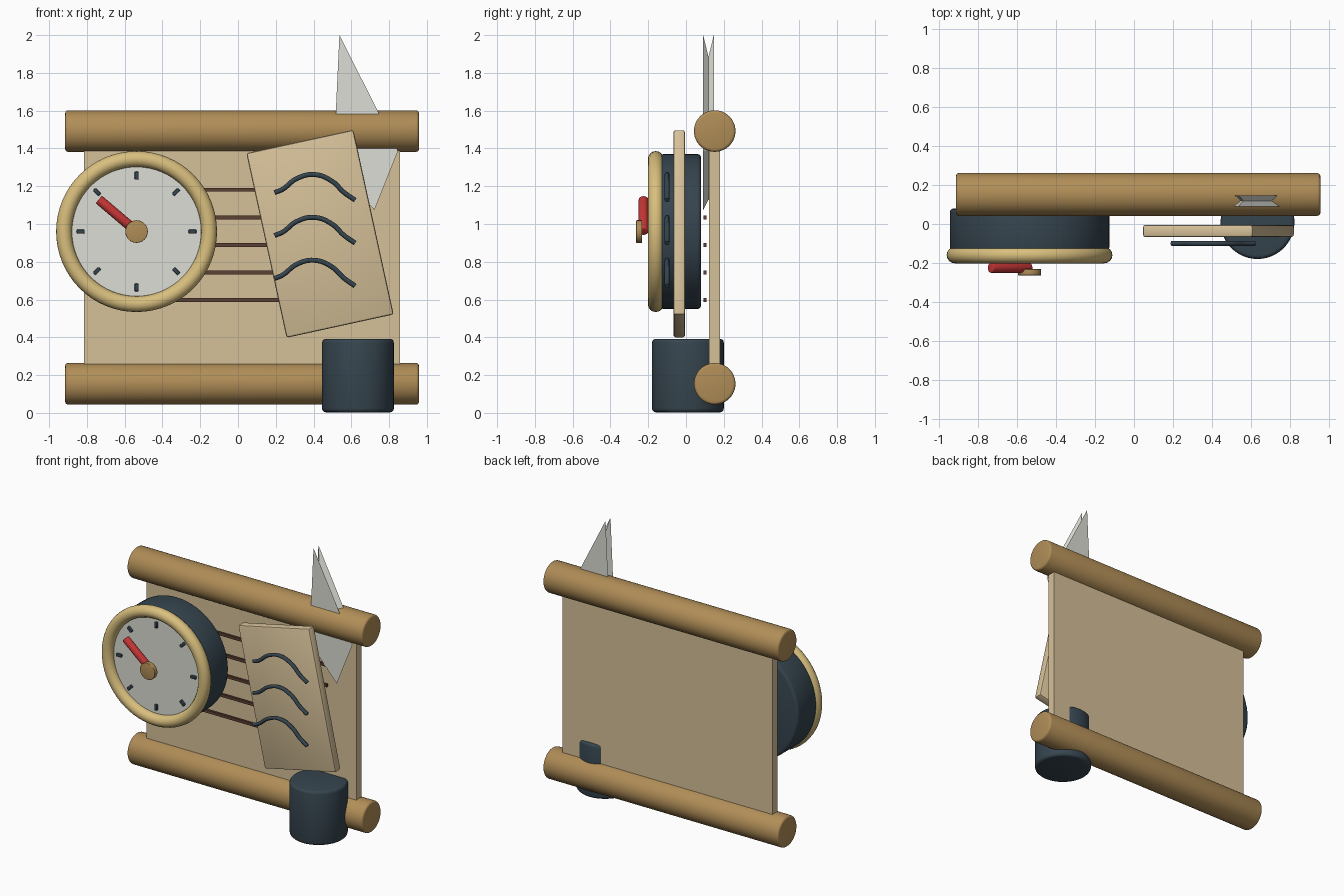
import bpy, bmesh, math
from mathutils import Vector

if "Cube" in bpy.data.objects:
    bpy.data.objects.remove(bpy.data.objects["Cube"])


def material(name, r, g, b):
    lin = [((c / 255 + 0.055) / 1.055) ** 2.4 for c in (r, g, b)]
    m = bpy.data.materials.new(name)
    m.diffuse_color = (*lin, 1)
    m.use_nodes = True
    m.node_tree.nodes["Principled BSDF"].inputs["Base Color"].default_value = m.diffuse_color
    return m


WOOD = material("wood", 176, 141, 87)
PAPER = material("parchment", 214, 193, 153)
BRASS = material("brass", 217, 191, 126)
PALE = material("pale_grey", 220, 221, 213)
DARK = material("charcoal", 54, 69, 79)
RED = material("red", 198, 54, 54)
BROWN = material("dark_brown", 92, 64, 51)


def finish(name, mat, bevel=0, segments=3):
    ob = bpy.context.object
    ob.name = name
    ob.data.materials.append(mat)
    if bevel:
        mod = ob.modifiers.new("bevel", 'BEVEL')
        mod.width, mod.segments = bevel, segments
        mod.limit_method, mod.angle_limit = 'ANGLE', math.radians(40)
        bpy.ops.object.modifier_apply(modifier=mod.name)
    bpy.ops.object.shade_smooth_by_angle(angle=math.radians(35))
    return ob


def box(name, mat, center, size, turn=0, bevel=0):
    bpy.ops.mesh.primitive_cube_add(size=1, location=center)
    ob = bpy.context.object
    ob.scale = size
    bpy.ops.object.transform_apply(location=False, rotation=False, scale=True)
    finish(name, mat, bevel, 2)
    ob.rotation_euler.y = turn


def cylinder(name, mat, start, end, radius, bevel=0, sides=48):
    a, b = Vector(start), Vector(end)
    bpy.ops.mesh.primitive_cylinder_add(
        vertices=sides, radius=radius, depth=(b - a).length, location=(a + b) / 2,
        rotation=(b - a).to_track_quat('Z', 'Y').to_euler())
    finish(name, mat, bevel)


# Scroll: two rollers and the sheet between them
for name, z in (("bottom_roller", 0.154), ("top_roller", 1.492)):
    cylinder(name, WOOD, (-0.915, 0.152, z), (0.958, 0.152, z), 0.11, 0.015)
box("scroll_sheet", PAPER, (0.021, 0.151, 0.823), (1.672, 0.056, 1.3))

# Ruled lines in front of the sheet
for i in range(5):
    box(f"ruled_line_{i + 1}", BROWN, (0.02, 0.101, 0.597 + 0.146 * i), (1.24, 0.016, 0.02))

# Dial: drum, face, rim, ticks, pointer and hub
DX, DZ = -0.537, 0.96
cylinder("dial_drum", DARK, (DX, 0.08, DZ), (DX, -0.14, DZ), 0.41, 0.02, 64)
cylinder("dial_face", PALE, (DX, -0.10, DZ), (DX, -0.155, DZ), 0.365, 0, 64)
bpy.ops.mesh.primitive_torus_add(
    location=(DX, -0.16, DZ), rotation=(math.pi / 2, 0, 0),
    major_radius=0.384, minor_radius=0.042, major_segments=64, minor_segments=16)
finish("dial_rim", BRASS)
for i in range(8):
    a = i * math.pi / 4
    box(f"tick_{i + 1}", DARK, (DX + 0.296 * math.sin(a), -0.16, DZ + 0.296 * math.cos(a)),
        (0.021, 0.024, 0.042), a, 0.005)
cylinder("pointer", RED, (-0.737, -0.225, 1.13), (DX, -0.225, DZ), 0.026, 0.005, 16)
cylinder("hub", WOOD, (DX, -0.232, DZ), (DX, -0.264, DZ), 0.06, 0.004, 24)

# Tilted card
box("card", PAPER, (0.434, -0.036, 0.948), (0.58, 0.062, 1.0), -math.radians(12.3), 0.012)

# Three wavy ink strokes in front of the card
WAVE = [(0.193, 0.166), (0.235, 0.183), (0.31, 0.24), (0.405, 0.262),
        (0.50, 0.225), (0.56, 0.168), (0.62, 0.126)]
for i in range(3):
    cu = bpy.data.curves.new(f"ink_stroke_{i + 1}", 'CURVE')
    cu.dimensions = '3D'
    cu.bevel_depth, cu.bevel_resolution = 0.013, 2
    cu.resolution_u, cu.use_fill_caps = 6, True
    sp = cu.splines.new('BEZIER')
    sp.bezier_points.add(len(WAVE) - 1)
    for p, (x, z) in zip(sp.bezier_points, WAVE):
        p.co = (x, -0.1, z + 1.0 - 0.227 * i)
        p.handle_left_type = p.handle_right_type = 'AUTO'
    ob = bpy.data.objects.new(cu.name, cu)
    bpy.context.collection.objects.link(ob)
    cu.materials.append(DARK)

# Ink pot
cylinder("ink_pot", DARK, (0.635, 0.01, 0.003), (0.635, 0.01, 0.392), 0.19, 0.02)

# Quill blade: kite outline with a groove running round its edge
KITE = [Vector(p) for p in ((0.537, 2.0), (0.847, 1.387), (0.722, 1.074), (0.505, 1.32))]


def inset(points, d):
    out = []
    for i, p in enumerate(points):
        u = (points[i - 1] - p).normalized()
        v = (points[(i + 1) % len(points)] - p).normalized()
        out.append(p + (u + v).normalized() * d / math.sin(u.angle(v) / 2))
    return out


bm = bmesh.new()
rings = [[bm.verts.new((p.x, y, p.y)) for p in inset(KITE, d)]
         for y, d in ((0.091, 0), (0.119, 0.03), (0.147, 0))]
for r, s in zip(rings, rings[1:]):
    for i in range(4):
        j = (i + 1) % 4
        bm.faces.new((r[i], r[j], s[j], s[i]))
bm.faces.new(rings[0])
bm.faces.new(rings[-1])
bmesh.ops.recalc_face_normals(bm, faces=bm.faces)
me = bpy.data.meshes.new("quill_blade")
bm.to_mesh(me)
bm.free()
me.materials.append(PALE)
bpy.context.collection.objects.link(bpy.data.objects.new("quill_blade", me))
